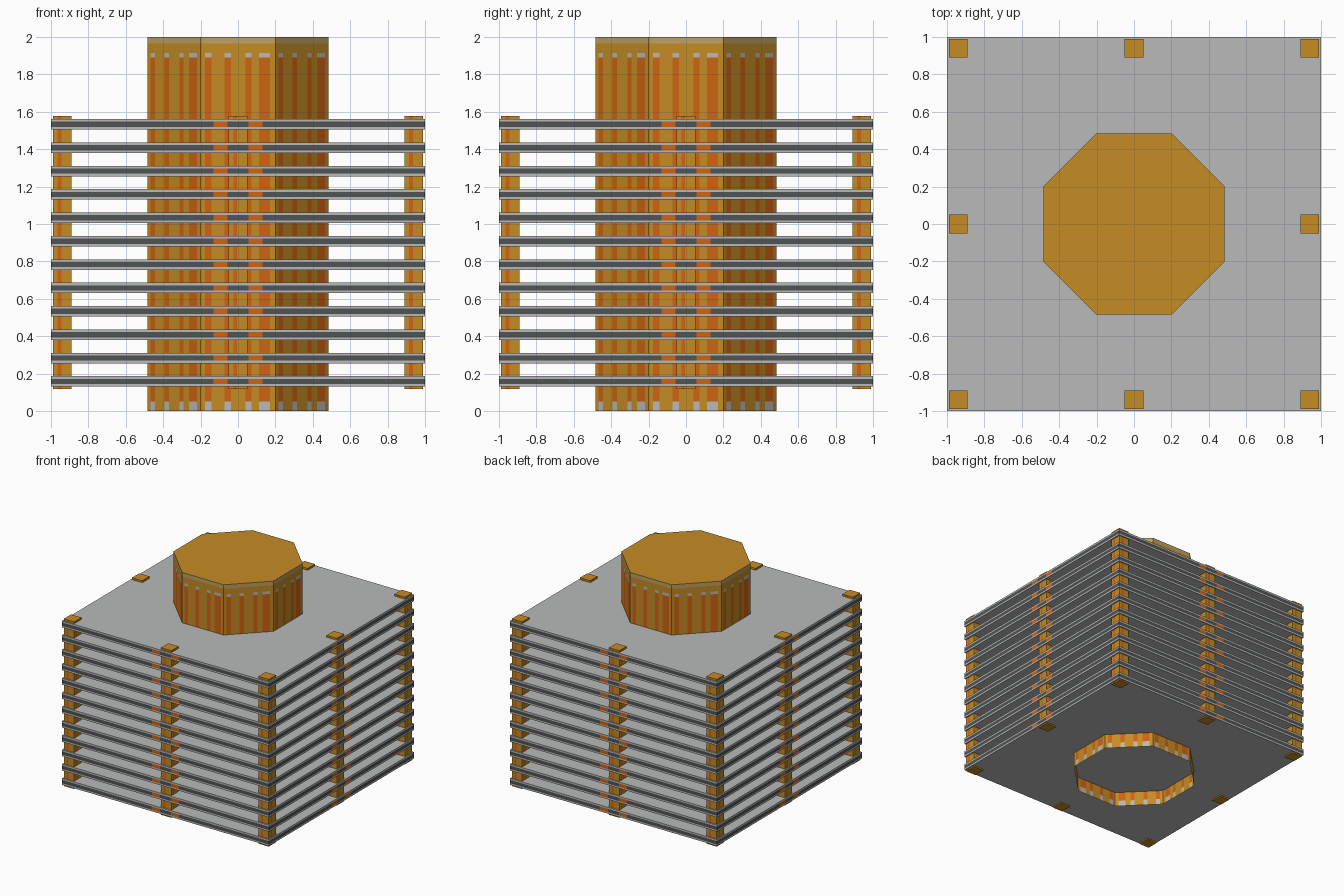
import bpy, bmesh, math
from mathutils import Vector

if "Cube" in bpy.data.objects:
    bpy.data.objects.remove(bpy.data.objects["Cube"])

# Flat colours
COLOURS = [("gold", (0.56, 0.265, 0.018)), ("orange", (0.63, 0.125, 0.006)),
           ("light_grey", (0.48, 0.49, 0.485)), ("dark_grey", (0.08, 0.087, 0.087)),
           ("tan", (0.53, 0.36, 0.13))]
MATS = []
for name, c in COLOURS:
    m = bpy.data.materials.new(name)
    m.diffuse_color = (*c, 1)
    m.use_nodes = True
    m.node_tree.nodes["Principled BSDF"].inputs["Base Color"].default_value = m.diffuse_color
    MATS.append(m)
GOLD, ORANGE, LIGHT, DARK, TAN = range(5)


def perimeter(sides, apothem, cuts):
    """Points round a regular polygon; cuts are fractions 0..1 along each side."""
    half = apothem * math.tan(math.pi / sides)
    pts = []
    for s in range(sides):
        a = 2 * math.pi * s / sides - math.pi / 2
        n, t = Vector((math.cos(a), math.sin(a))), Vector((-math.sin(a), math.cos(a)))
        pts += [n * apothem + t * half * (2 * c - 1) for c in cuts]
    return pts


def prism(name, pts, levels, rule, cap, at=(0, 0, 0), bottom=True, rim=None):
    """Stacked bands of wall faces, coloured by rule(segment, band)."""
    bm = bmesh.new()
    rings = [[bm.verts.new((p.x, p.y, z)) for p in pts] for z in levels]
    n = len(pts)
    for b in range(len(levels) - 1):
        for i in range(n):
            j = (i + 1) % n
            f = bm.faces.new((rings[b][i], rings[b][j], rings[b + 1][j], rings[b + 1][i]))
            f.material_index = rule(i, b)
    top = bm.faces.new(rings[-1])
    top.material_index = cap
    if bottom:
        bm.faces.new(rings[0][::-1]).material_index = cap
    if rim:
        width, colour = rim
        for f in bmesh.ops.inset_region(bm, faces=[top], thickness=width)["faces"]:
            f.material_index = colour
    me = bpy.data.meshes.new(name)
    bm.to_mesh(me)
    bm.free()
    for m in MATS:
        me.materials.append(m)
    ob = bpy.data.objects.new(name, me)
    ob.location = at
    bpy.context.collection.objects.link(ob)
    return ob


# Octagonal core, open below, with four stripes on each side
core_cuts = [0, 0.06, 0.145, 0.32, 0.405, 0.60, 0.68, 0.78, 0.93]


def core_rule(i, band):
    stripe = i % len(core_cuts) % 2 == 1
    if band == 4:
        return TAN
    if not stripe or band == 3:
        return GOLD
    return ORANGE if band in (1,) else LIGHT


core_levels = [0.02, 0.05, 1.89, 1.915, 1.965, 2.0]
core_levels[0] = 0.0
prism("central_core", perimeter(8, 0.484, core_cuts), core_levels, core_rule,
      GOLD, bottom=False, rim=(0.024, TAN))

# Floor slabs with a dark edge band and two orange marks per side
slab_cuts = [0, 0.435, 0.4725, 0.5275, 0.565]
slab_pts = perimeter(4, 1.0, slab_cuts)


def slab_rule(i, band):
    if band != 1:
        return LIGHT
    return ORANGE if i % len(slab_cuts) in (1, 3) else DARK


for k in range(12):
    prism(f"floor_slab_{k + 1}", slab_pts, [0, 0.014, 0.042, 0.056], slab_rule,
          LIGHT, at=(0, 0, 0.13 + 0.125 * k))

# Perimeter columns with a narrow orange strip
col_pts = perimeter(4, 0.05, [0, 0.25, 0.45])
for x in (-0.94, 0, 0.94):
    for y in (-0.94, 0, 0.94):
        if x or y:
            prism("column", col_pts, [0.118, 1.578],
                  lambda i, b: ORANGE if i % 3 == 1 else GOLD, GOLD, at=(x, y, 0))
